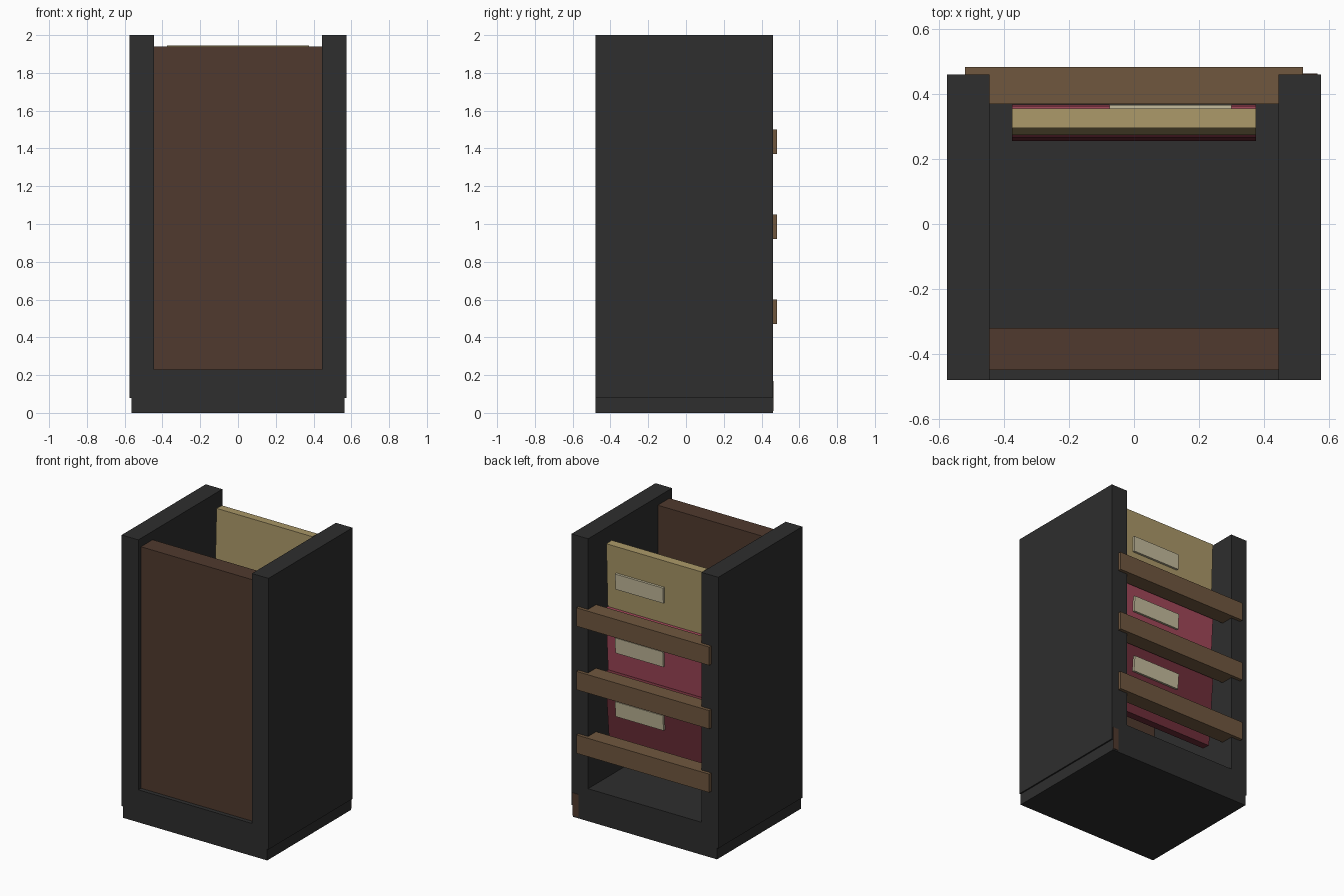
import bpy
from math import radians, sin
from mathutils import Matrix, Vector

cube = bpy.data.objects.get("Cube")
if cube:
    bpy.data.objects.remove(cube, do_unlink=True)


def material(name, hex_code):
    def linear(v):
        return v / 12.92 if v < 0.04045 else ((v + 0.055) / 1.055) ** 2.4
    colour = [linear(c / 255) for c in bytes.fromhex(hex_code)] + [1]
    m = bpy.data.materials.new(name)
    m.use_nodes = True
    m.diffuse_color = colour
    m.node_tree.nodes["Principled BSDF"].inputs["Base Color"].default_value = colour
    return m


charcoal = material("charcoal", "2e2e2e")
dark_wood = material("dark wood", "503a2e")
rail_wood = material("rail wood", "70573f")
tan = material("tan", "aa9868")
rose = material("rose red", "a04658")
maroon = material("maroon", "6e2e39")
cream = material("cream", "c4bb9c")


def box(name, mat, x, y, z, transform=Matrix()):
    """Axis-aligned box from ranges, optionally moved by a matrix."""
    bpy.ops.mesh.primitive_cube_add(size=1)
    obj = bpy.context.object
    obj.name = name
    size = Vector((x[1] - x[0], y[1] - y[0], z[1] - z[0]))
    centre = Vector((sum(x), sum(y), sum(z))) / 2
    obj.data.transform(transform @ Matrix.Translation(centre) @ Matrix.Diagonal(size.to_4d()))
    obj.data.materials.append(mat)
    return obj


# Carcass: plinth, two raised side walls and the front panel
box("plinth", charcoal, (-0.565, 0.565), (-0.48, 0.46), (0, 0.23))
box("right_wall", charcoal, (-0.575, -0.445), (-0.48, 0.46), (0.08, 2))
box("left_wall", charcoal, (0.445, 0.575), (-0.48, 0.46), (0.08, 2))
box("front_panel", dark_wood, (-0.445, 0.445), (-0.45, -0.32), (0.23, 1.94))

# Small wood patch on the rear corner of the plinth
box("corner_patch", dark_wood, (0.52, 0.565), (0.458, 0.463), (0.01, 0.17))

# Each level: a rail with a leaning board and its label
levels = [("lower", maroon, 5, 0.312), ("middle", rose, 3.5, 0.315), ("upper", tan, 2, 0.315)]
height = 0.6
for i, (level, mat, lean, mid_y) in enumerate(levels):
    base = 0.47 + 0.45 * i
    box(level + "_rail", rail_wood, (-0.52, 0.52), (0.37, 0.483), (base, base + 0.13))
    tilt = Matrix.Translation((0, mid_y, base - 0.025 + height / 2)) @ Matrix.Rotation(-radians(lean), 4, "X")
    box(level + "_board", mat, (-0.375, 0.375), (-0.03, 0.03), (-height / 2, height / 2), tilt)
    box(level + "_label", cream, (-0.075, 0.3), (0.029, 0.046), (0, 0.11), tilt)
